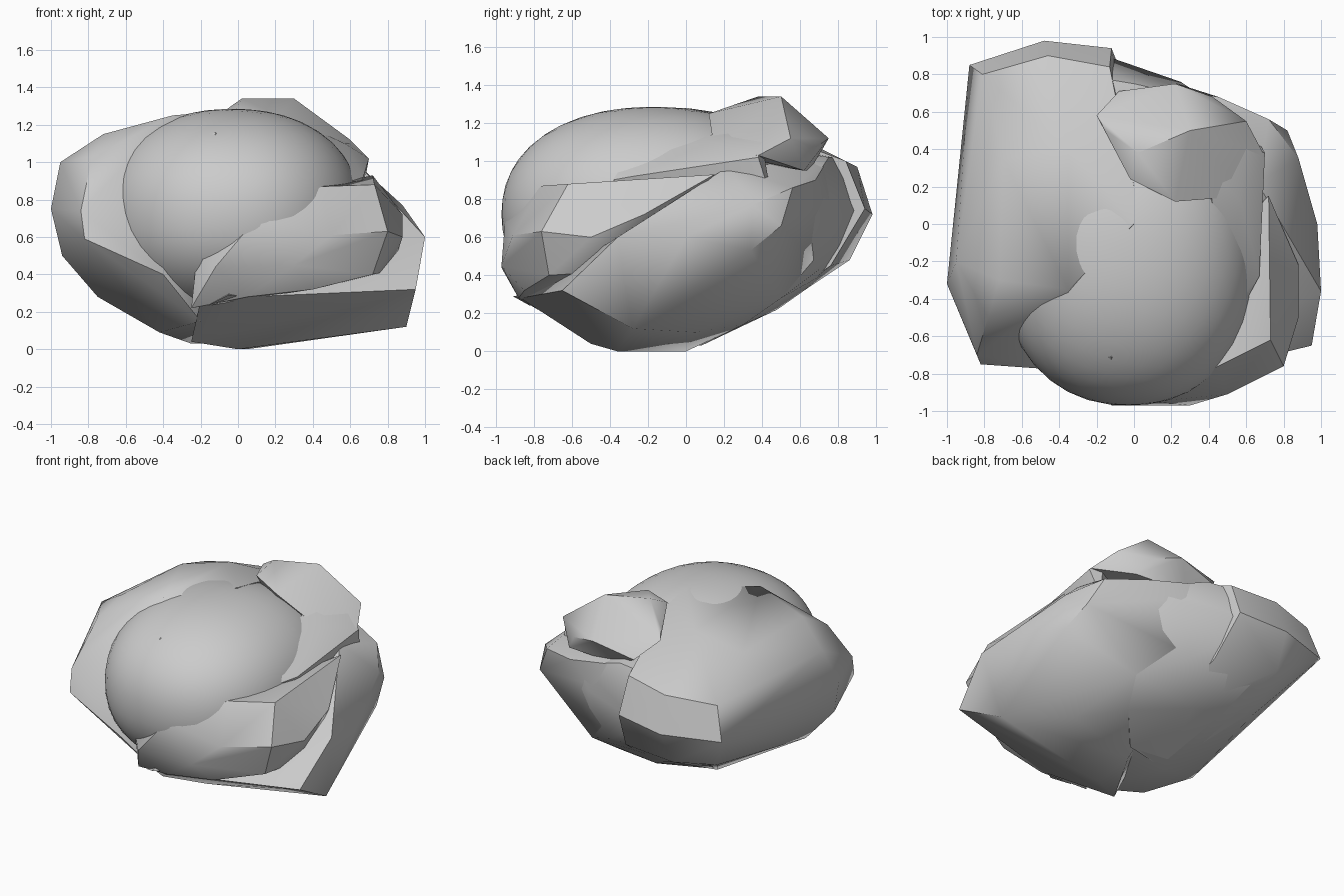
import bpy, bmesh, math


def finish(name, bm, angle=38):
    bmesh.ops.recalc_face_normals(bm, faces=bm.faces)
    me = bpy.data.meshes.new(name)
    bm.to_mesh(me)
    bm.free()
    ob = bpy.data.objects.new(name, me)
    bpy.context.collection.objects.link(ob)
    bpy.ops.object.select_all(action='DESELECT')
    ob.select_set(True)
    bpy.context.view_layer.objects.active = ob
    bpy.ops.object.shade_smooth_by_angle(angle=math.radians(angle))
    return ob


def chunk(name, pts):
    """Convex rock chunk wrapped around a few corner points."""
    bm = bmesh.new()
    for p in pts:
        bm.verts.new(p)
    bmesh.ops.convex_hull(bm, input=bm.verts[:], use_existing_faces=False)
    loose = [v for v in bm.verts if not v.link_faces]
    bmesh.ops.delete(bm, geom=loose, context='VERTS')
    bmesh.ops.dissolve_limit(bm, angle_limit=math.radians(4),
                             verts=bm.verts[:], edges=bm.edges[:])
    return finish(name, bm)


def boulder(name, centre, radii, power):
    """Rounded, slightly boxy boulder."""
    bm = bmesh.new()
    bmesh.ops.create_icosphere(bm, subdivisions=4, radius=1)
    for v in bm.verts:
        n = v.co.normalized()
        k = sum(abs(c) ** power for c in n) ** (-1 / power)
        v.co = [centre[i] + n[i] * k * radii[i] for i in range(3)]
    return finish(name, bm)


# Rounded middle that bulges out at the front and top
boulder("core_boulder", (-.03, -.17, .72), (.69, .8, .565), 2.2)

# Large slab on the left and back
chunk("left_back_slab", [
    (-.88, .85, .72), (-.48, .98, .72), (-.12, .94, .75),
    (-.81, .8, .95), (-.46, .9, .97), (-.13, .84, 1.0),
    (-1, -.32, .75), (-.95, -.2, 1.0), (-.94, -.35, .5),
    (-.82, -.75, .59), (-.84, -.7, .74), (-.78, -.5, 1.03),
    (-.72, -.3, 1.15), (-.7, .35, 1.13), (-.35, .4, 1.22),
    (-.35, -.35, 1.25), (-.75, -.3, .28), (-.6, .5, .35),
    (-.5, .86, .48), (-.42, -.4, .09), (-.25, 0, .03),
    (-.1, .5, .24), (-.2, -.65, .15), (0, .2, 1.24), (0, 0, 1.28),
    (.1, .1, .04), (-.4, -.78, .4), (-.05, .76, .45)])

# Slab on the right with a low pointed front corner
chunk("right_slab", [
    (.95, -.65, .32), (.9, -.28, .12), (.55, .05, .1),
    (1, -.36, .6), (.98, 0, .6), (.88, .35, .77), (.82, .5, .66),
    (.87, .34, .53), (.72, .56, .86), (.66, .22, .97), (.45, .68, .9),
    (.23, .75, .8), (0, .8, .75), (0, .74, 1.0), (.1, .7, .45),
    (.4, .5, .28), (.3, .3, .14), (.05, 0, 0), (0, -.36, 0),
    (-.25, -.5, .04), (-.2, -.78, .26), (.05, -.87, .28)])

# Rounded filling between the two slabs at the back
chunk("back_filler", [
    (-.3, .95, .73), (-.02, .84, .73), (.25, .76, .76), (.4, .66, .88),
    (0, .75, 1.02), (-.3, .8, 1.02), (-.45, .82, .46), (.1, .7, .43),
    (.4, .5, .28), (-.55, .5, .33), (-.1, .48, .22), (.3, .3, .14),
    (0, .3, 1.1), (-.25, 0, .035), (.1, .08, .03), (.6, .5, .6)])

# Faceted block across the lower front right
chunk("front_block", [
    (-.12, -.97, .44), (.3, -.97, .45), (.05, -.88, .28),
    (.1, -.95, .7), (.45, -.76, .87), (.73, -.62, .88),
    (.8, -.76, .63), (.5, -.91, .61), (.88, -.5, .6),
    (.88, -.22, .72), (.72, -.72, .4), (.4, -.85, .32),
    (-.25, -.78, .22), (-.22, -.86, .5), (.3, -.2, .5), (.82, -.4, .42),
    (.7, -.15, .89), (.72, .15, .93)])

# Ridge along the upper right edge
chunk("right_ridge", [
    (.48, -.5, .98), (.57, .12, 1.1), (.67, .2, 1.0), (.67, -.28, .92),
    (.55, -.5, .88), (.6, .4, 1.1), (.7, .38, 1.02), (.3, 0, .9),
    (.4, .3, 1.18), (.55, -.4, .7), (.65, .1, .75), (.66, .45, .8)])

# Block sitting on top towards the back
chunk("top_block", [
    (.02, .38, 1.34), (.3, .5, 1.34), (-.2, .58, 1.17), (.22, .75, 1.12),
    (-.15, .5, 1.22), (-.08, .71, 1.05), (.42, .68, 1.07), (.6, .55, 1.12),
    (.6, .15, 1.05), (.22, .12, 1.25), (-.02, .24, 1.27),
    (.69, .38, 1.03), (.1, .3, 1.0), (.5, .62, .95), (.1, .65, .95)])

# Small shards on the front
for name, (x, y, z), s in (("upper_shard", (-.14, -.76, 1.1), 1),
                           ("lower_shard", (-.05, -.85, .24), -1)):
    chunk(name, [(x - .1, y + .03, z), (x + .1, y + .02, z - .04 * s),
                 (x, y - .06, z - .05 * s), (x + .02, y + .05, z + .06),
                 (x, y + .15, z - .08 * s)])
